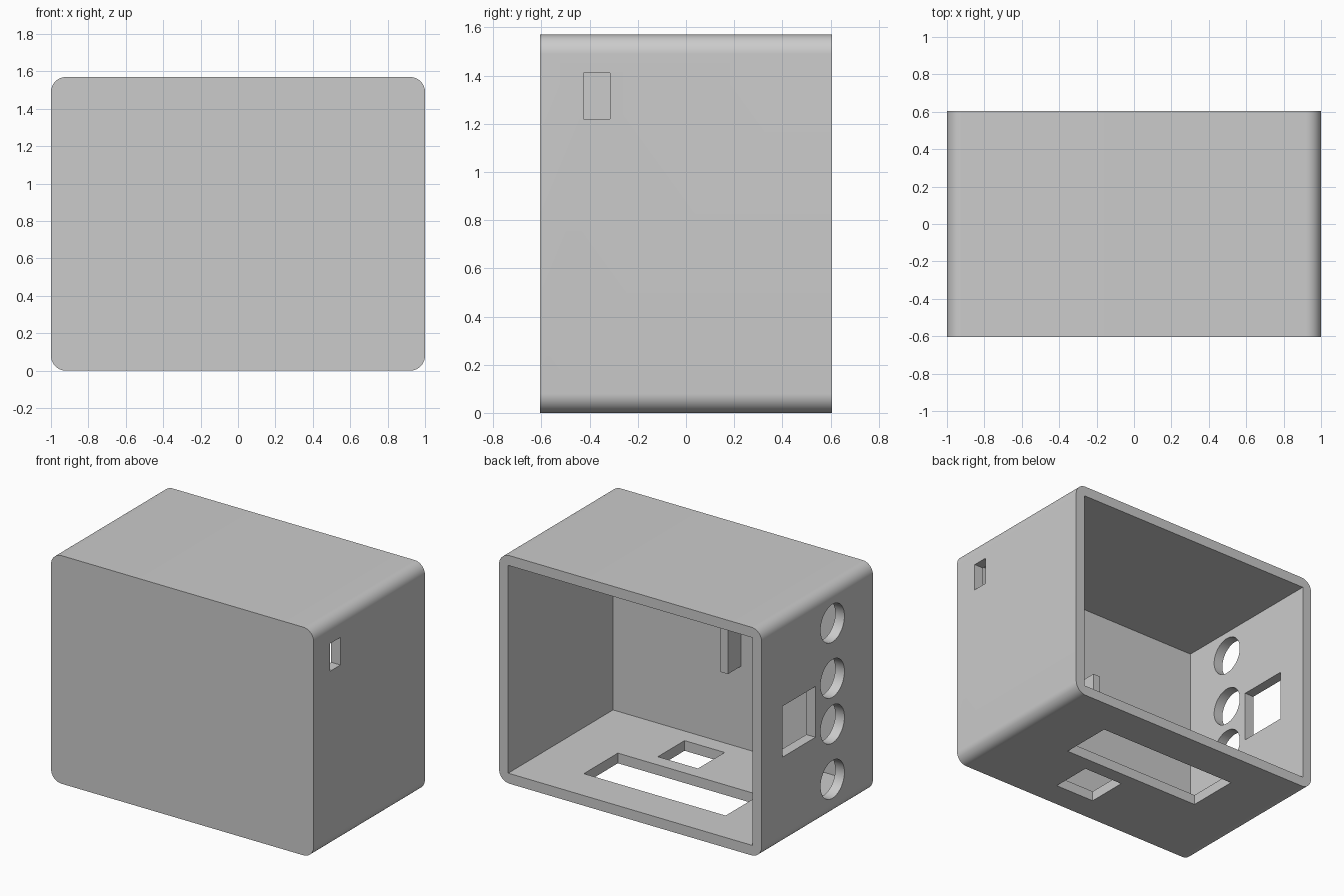
import bpy, bmesh, math
from mathutils import Matrix, Vector

if "Cube" in bpy.data.objects:
    bpy.data.objects.remove(bpy.data.objects["Cube"])

WIDTH, DEPTH, HEIGHT = 2.0, 1.21, 1.57
WALL, RADIUS = 0.07, 0.08
X, Y = WIDTH / 2, DEPTH / 2

grey = bpy.data.materials.new("plain_grey")
grey.use_nodes = True
grey.diffuse_color = (0.6, 0.6, 0.6, 1)
grey.node_tree.nodes["Principled BSDF"].inputs["Base Color"].default_value = (0.6, 0.6, 0.6, 1)


def make_object(name, bm):
    bmesh.ops.recalc_face_normals(bm, faces=bm.faces)
    mesh = bpy.data.meshes.new(name)
    bm.to_mesh(mesh)
    bm.free()
    mesh.materials.append(grey)
    obj = bpy.data.objects.new(name, mesh)
    bpy.context.collection.objects.link(obj)
    return obj


def box(name, low, high, round_y_edges=0):
    low, high = Vector(low), Vector(high)
    bm = bmesh.new()
    size = Matrix.Diagonal((*(high - low), 1))
    bmesh.ops.create_cube(bm, size=1, matrix=Matrix.Translation((low + high) / 2) @ size)
    if round_y_edges:
        edges = [e for e in bm.edges if abs(e.verts[0].co.y - e.verts[1].co.y) > 0.01]
        bmesh.ops.bevel(bm, geom=edges, offset=round_y_edges, segments=12,
                        profile=0.5, affect='EDGES')
    return make_object(name, bm)


def side_cylinder(name, y, z, radius):
    bm = bmesh.new()
    place = Matrix.Translation((-X, y, z)) @ Matrix.Rotation(math.pi / 2, 4, 'Y')
    bmesh.ops.create_cone(bm, cap_ends=True, segments=48, radius1=radius, radius2=radius,
                          depth=WALL * 4, matrix=place)
    return make_object(name, bm)


def cut(obj, cutters):
    for cutter in cutters:
        cutter.hide_render = True
        mod = obj.modifiers.new(cutter.name, 'BOOLEAN')
        mod.operation, mod.solver, mod.object = 'DIFFERENCE', 'EXACT', cutter
    depsgraph = bpy.context.evaluated_depsgraph_get()
    mesh = bpy.data.meshes.new_from_object(obj.evaluated_get(depsgraph))
    obj.modifiers.clear()
    obj.data = mesh
    for cutter in cutters:
        bpy.data.objects.remove(cutter)


# Enclosure shell with rounded long edges
shell = box("enclosure_shell", (-X, -Y, 0), (X, Y, HEIGHT), RADIUS)

# Open back and square-cornered cavity
cutters = [box("cavity", (-X + WALL, -Y + WALL, WALL), (X - WALL, Y + 0.2, HEIGHT - WALL))]

# Slot in the left wall
cutters.append(box("left_slot", (X - 0.15, -0.425, 1.22), (X + 0.1, -0.315, 1.41)))

# Window and four round holes in the right wall
cutters.append(box("right_window", (-X - 0.1, 0.02, 0.61), (-X + 0.15, 0.38, 0.96)))
for z in (0.25, 0.63, 0.945, 1.325):
    cutters.append(side_cylinder("right_hole", -0.165, z, 0.13))

# Two openings in the floor
cutters.append(box("floor_long_opening", (-0.54, -0.03, -0.1), (0.54, 0.34, 0.15)))
cutters.append(box("floor_small_opening", (0, -0.42, -0.1), (0.305, -0.13, 0.15)))
cut(shell, cutters)

# Small upright block on the inside of the front wall
post = box("inner_block", (-0.043, -Y + WALL - 0.02, 0.63), (0.013, -0.395, 0.94))

bpy.ops.object.select_all(action='DESELECT')
shell.select_set(True)
bpy.context.view_layer.objects.active = shell
bpy.ops.object.shade_smooth_by_angle(angle=math.radians(30))
